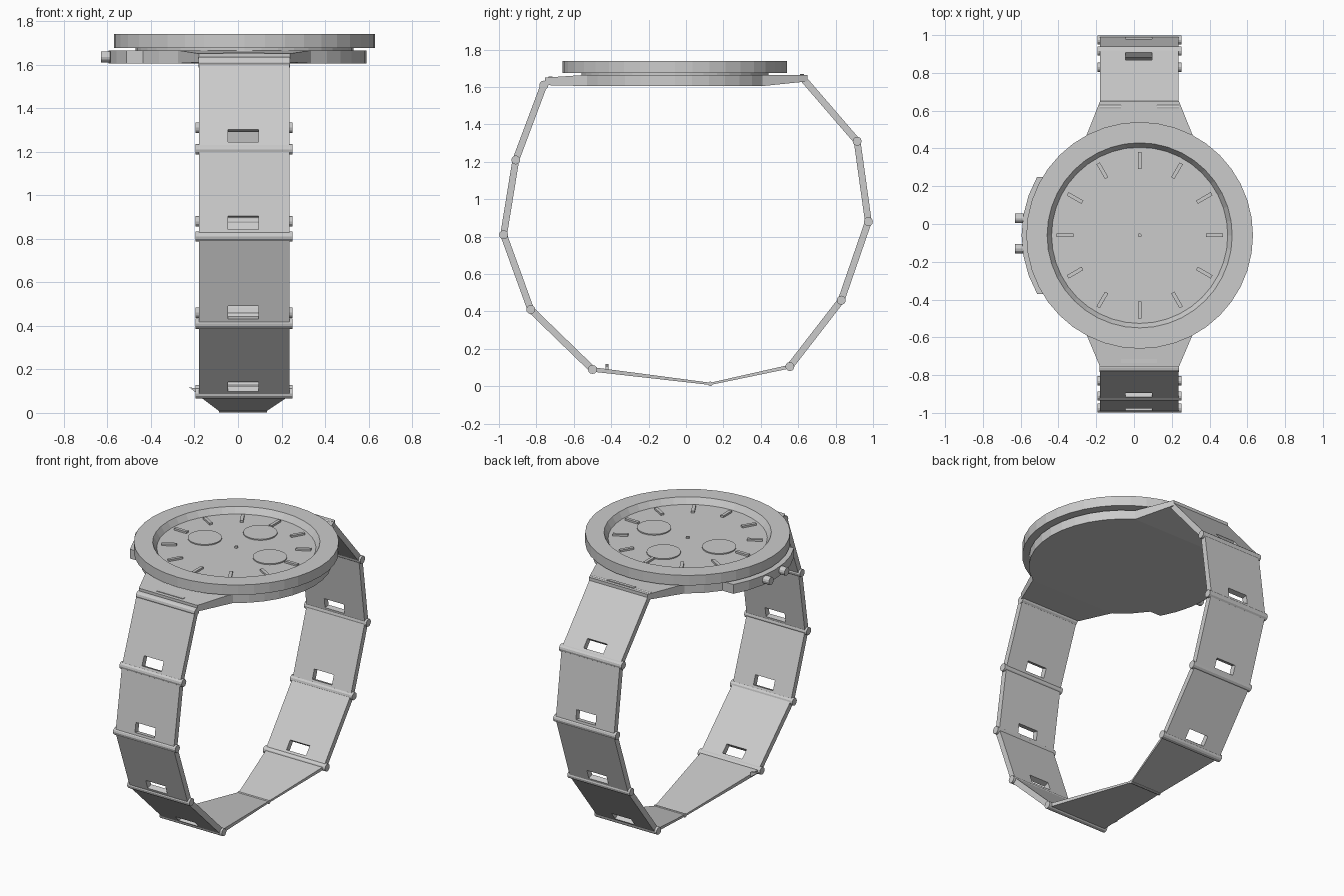
import bpy, bmesh, math
from mathutils import Vector, Matrix

if "Cube" in bpy.data.objects:
    bpy.data.objects.remove(bpy.data.objects["Cube"])

CX, CY = 0.03, -0.06          # centre of the watch head


def finish(name, bm):
    bmesh.ops.recalc_face_normals(bm, faces=bm.faces)
    me = bpy.data.meshes.new(name)
    bm.to_mesh(me)
    bm.free()
    ob = bpy.data.objects.new(name, me)
    bpy.context.collection.objects.link(ob)
    return ob


def cylinder(name, loc, r, depth, sides=12, axis='Z'):
    bm = bmesh.new()
    rot = Matrix.Rotation(math.pi / 2, 4, 'Y') if axis == 'X' else Matrix()
    bmesh.ops.create_cone(bm, cap_ends=True, segments=sides, radius1=r, radius2=r,
                          depth=depth, matrix=Matrix.Translation(loc) @ rot)
    return finish(name, bm)


def box(name, loc, size, angle=0):
    bm = bmesh.new()
    bmesh.ops.create_cube(bm, size=1, matrix=Matrix.Translation(loc)
                          @ Matrix.Rotation(angle, 4, 'Z') @ Matrix.Diagonal((*size, 1)))
    return finish(name, bm)


def lathe(name, profile, sides):
    """Closed (r, z) profile spun around the head axis."""
    bm = bmesh.new()
    rings = []
    for i in range(sides):
        a = 2 * math.pi * i / sides
        rings.append([bm.verts.new((CX + r * math.cos(a), CY + r * math.sin(a), z)) for r, z in profile])
    n = len(profile)
    for i in range(sides):
        p, q = rings[i], rings[(i + 1) % sides]
        for j in range(n):
            k = (j + 1) % n
            bm.faces.new((p[j], q[j], q[k], p[k]))
    return finish(name, bm)


def loft(name, bottom, top):
    """Solid between two matching outlines."""
    bm = bmesh.new()
    b = [bm.verts.new(p) for p in bottom]
    t = [bm.verts.new(p) for p in top]
    bm.faces.new(b)
    bm.faces.new(t)
    for i in range(len(b)):
        j = (i + 1) % len(b)
        bm.faces.new((b[i], b[j], t[j], t[i]))
    return finish(name, bm)


# Lower case: round body with a raised-radius crown guard on the left
def arc(r, a0, a1, n):
    return [(CX + r * math.cos(math.radians(a0 + (a1 - a0) * i / n)),
             CY + r * math.sin(math.radians(a0 + (a1 - a0) * i / n))) for i in range(n + 1)]


outline = (arc(0.56, -57, 57, 12) + arc(0.56, 123, 146.4, 2)
           + arc(0.625, 150.3, 209.7, 6) + arc(0.56, 213.6, 237, 2))
loft("lower_case", [(x, y, 1.605) for x, y in outline], [(x, y, 1.665) for x, y in outline])
cylinder("case_neck", (CX, CY, 1.67), 0.5, 0.02, 40)

# Tapered lugs joining case and strap
for name, s, end, zb, zt in (("front_lug", -1, -0.755, 1.61, 1.65), ("back_lug", 1, 0.65, 1.63, 1.665)):
    w = 0.56 * math.cos(math.radians(57))
    y = CY + s * 0.56 * math.sin(math.radians(57))
    loft(name,
         [(CX - w, y, 1.605), (CX + w, y, 1.605), (0.238, end, zb), (-0.18, end, zb)],
         [(CX - w, y, 1.665), (CX + w, y, 1.665), (0.238, end, zt), (-0.18, end, zt)])
    box(name + "_bar", (0.027, end - 0.03 * s, zt), (0.19, 0.02, 0.01))

# Bezel and recessed dial
lathe("bezel", [(0.46, 1.675), (0.60, 1.675), (0.60, 1.74), (0.49, 1.74), (0.465, 1.70)], 40)
cylinder("dial", (CX, CY, 1.69), 0.47, 0.024, 40)
DIAL = 1.702
for i in range(12):
    a = math.radians(30 * i)
    box(f"hour_marker_{i + 1}", (CX + 0.395 * math.cos(a), CY + 0.395 * math.sin(a), DIAL + 0.005),
        (0.09, 0.02, 0.014), a)
for name, x, y in (("left", -0.195, CY), ("right", 0.27, CY), ("upper", CX, 0.185)):
    cylinder(name + "_subdial", (x, y, DIAL + 0.003), 0.1, 0.008, 32)
cylinder("centre_pin", (CX, CY, DIAL + 0.004), 0.01, 0.012)

# Push buttons
for i, y in enumerate((0.03, -0.13)):
    cylinder(f"push_button_{i + 1}", (-0.60, y, 1.635), 0.025, 0.06, 12, 'X')

# Strap path in (y, z), front lug round to back lug
X0, X1 = -0.18, 0.236
front = [(-0.76, 1.61), (-0.91, 1.21), (-0.975, 0.81), (-0.83, 0.41), (-0.50, 0.09)]
back = [(0.62, 1.652), (0.915, 1.31), (0.975, 0.88), (0.83, 0.46), (0.555, 0.105)]


def link(name, a, b):
    """Flat link with a rectangular slot near its lower end."""
    a, b = Vector((0, *a)), Vector((0, *b))
    d = (b - a).normalized()
    length = (b - a).length
    xs = [X0, -0.045, 0.095, X1]
    ts = [0.005, length - 0.092, length - 0.03, length - 0.004]
    bm = bmesh.new()
    g = [[bm.verts.new(a + d * t + Vector((x, 0, 0))) for x in xs] for t in ts]
    for i in range(3):
        for j in range(3):
            if (i, j) != (1, 1):
                bm.faces.new((g[i][j], g[i][j + 1], g[i + 1][j + 1], g[i + 1][j]))
    ob = finish(name, bm)
    m = ob.modifiers.new("thickness", 'SOLIDIFY')
    m.thickness, m.offset = 0.036, 0


for side, path in (("front", front), ("back", back)):
    for i in range(4):
        link(f"{side}_link_{i + 1}", path[i], path[i + 1])
    for i, (y, z) in enumerate(path):
        r = 0.016 if (side == "back" and i == 0) else 0.024
        w = 0.42 if i == 0 else 0.445
        cylinder(f"{side}_pin_{i + 1}", (0.028, y, z), r, w, 12, 'X')

# Clasp: two thin plates narrowing to a waist
MID = (0.13, 0.013)
for name, (y, z), h in (("front_clasp_plate", front[-1], 0.012), ("back_clasp_plate", back[-1], 0.010)):
    rim = [(X0, y, z), (X1, y, z), (0.13, *MID), (-0.085, *MID)]
    th = [h, h, 0.006, 0.006]
    loft(name, [(p[0], p[1], p[2] - t) for p, t in zip(rim, th)],
         [(p[0], p[1], p[2] + t) for p, t in zip(rim, th)])
cylinder("clasp_hinge", (0.0225, *MID), 0.012, 0.22, 10, 'X')

# Small release tab beside the clasp
loft("clasp_tab", [(-0.225, -0.43, 0.118), (-0.17, -0.43, 0.108), (-0.17, -0.43, 0.075)],
     [(-0.225, -0.415, 0.118), (-0.17, -0.415, 0.108), (-0.17, -0.415, 0.075)])
